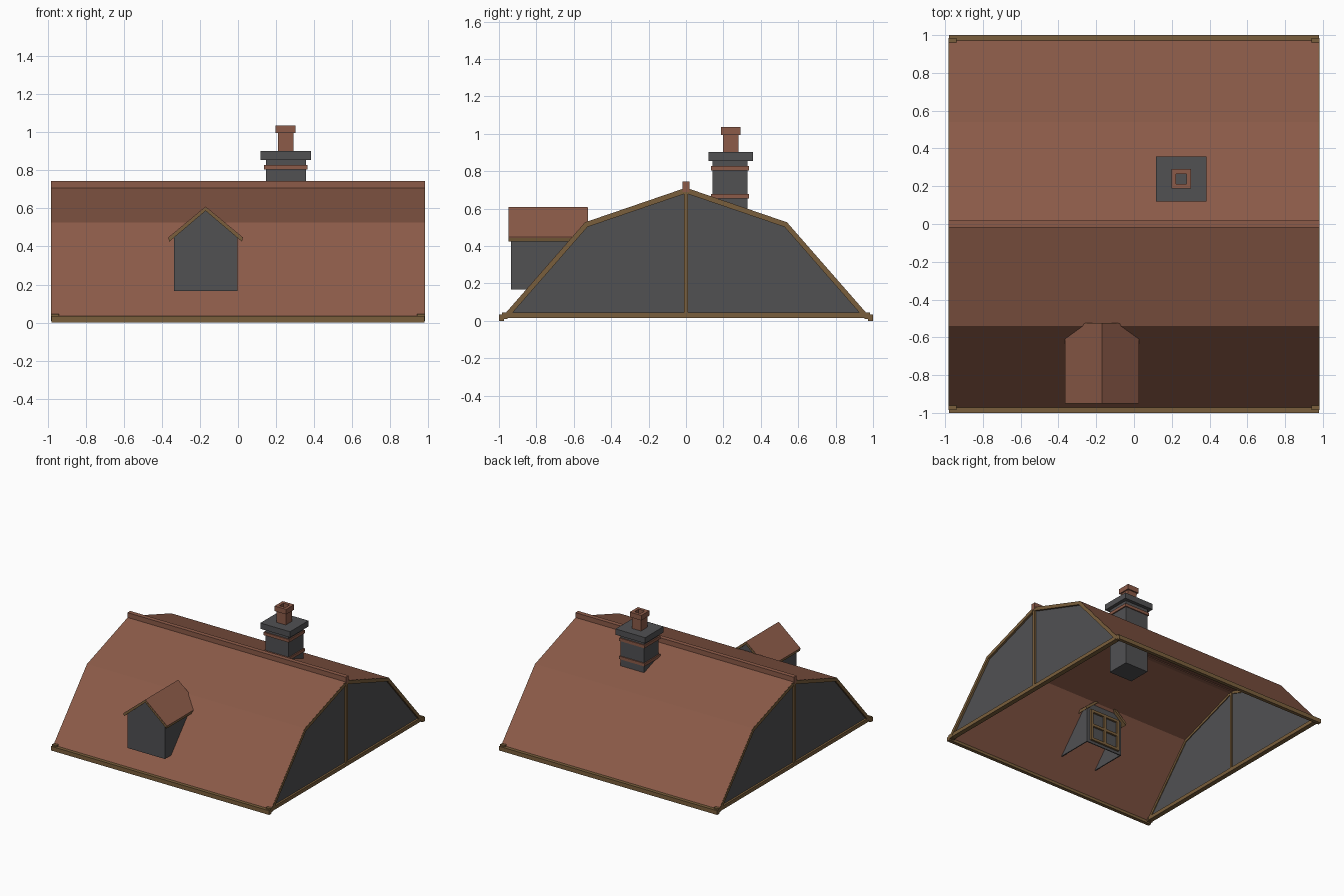
import bpy, bmesh

if "Cube" in bpy.data.objects:
    bpy.data.objects.remove(bpy.data.objects["Cube"])


def material(name, rgb):
    m = bpy.data.materials.new(name)
    m.diffuse_color = (*rgb, 1)
    m.use_nodes = True
    m.node_tree.nodes["Principled BSDF"].inputs["Base Color"].default_value = m.diffuse_color
    return m


TILE = material("clay_tile", (0.262, 0.105, 0.066))
STONE = material("grey_stone", (0.082, 0.082, 0.086))
WOOD = material("brown_timber", (0.195, 0.114, 0.045))


def finish(bm, name, mat):
    bmesh.ops.recalc_face_normals(bm, faces=bm.faces)
    me = bpy.data.meshes.new(name)
    bm.to_mesh(me)
    bm.free()
    me.materials.append(mat)
    ob = bpy.data.objects.new(name, me)
    bpy.context.collection.objects.link(ob)
    return ob


def box(name, mat, x, y, z):
    bm = bmesh.new()
    bmesh.ops.create_cube(bm, size=1)
    for v in bm.verts:
        for i, (a, b) in enumerate((x, y, z)):
            v.co[i] = (a + b) / 2 + v.co[i] * (b - a)
    return finish(bm, name, mat)


def strip(name, mat, outer, inner, axis, a, b):
    """Extrude the band between two open outlines along x or y."""
    bm = bmesh.new()

    def at(p, t):
        return bm.verts.new((t, *p) if axis == "x" else (p[0], t, p[1]))

    rows = [[at(p, t) for p in line] for line, t in
            ((outer, a), (outer, b), (inner, b), (inner, a))]
    for i in range(len(outer) - 1):
        for k in range(4):
            r, s = rows[k], rows[(k + 1) % 4]
            bm.faces.new((r[i], r[i + 1], s[i + 1], s[i]))
    for i in (0, -1):
        bm.faces.new([r[i] for r in rows])
    return finish(bm, name, mat)


def panel(name, mat, outline, axis, a, b):
    """Extrude a closed outline along x or y."""
    bm = bmesh.new()
    f = bm.faces.new([bm.verts.new((a, *p) if axis == "x" else (p[0], a, p[1]))
                      for p in outline])
    new = bmesh.ops.extrude_face_region(bm, geom=[f])["geom"]
    for v in new:
        if isinstance(v, bmesh.types.BMVert):
            v.co[0 if axis == "x" else 1] = b
    return finish(bm, name, mat)


def mirrored(half):
    return [(-y, z) for y, z in reversed(half[1:])] + half


# Two-pitch roof outlines, from ridge to eave
top = mirrored([(0, 0.712), (0.54, 0.527), (0.982, 0.022)])
under = mirrored([(0, 0.703), (0.536, 0.519), (0.974, 0.020)])
edge = mirrored([(0, 0.711), (0.539, 0.526), (0.981, 0.021)])
rafter = mirrored([(0, 0.682), (0.527, 0.502), (0.948, 0.020)])
wall = mirrored([(0, 0.70), (0.533, 0.515), (0.965, 0.022)])

strip("roof_tiles", TILE, top, under, "x", -0.978, 0.978)
box("ridge_cap", TILE, (-0.982, 0.982), (-0.018, 0.018), (0.69, 0.745))

# Gable ends with timber framing
for s, side in ((-1, "left"), (1, "right")):
    panel(side + "_gable_wall", STONE, wall, "x", s * 0.952, s * 0.964)
    strip(side + "_gable_rafters", WOOD, edge, rafter, "x", s * 0.945, s * 0.981)
    xs = sorted((s * 0.942, s * 0.980))
    box(side + "_gable_post", WOOD, xs, (-0.011, 0.011), (0.03, 0.70))
    box(side + "_gable_sill", WOOD, xs, (-0.97, 0.97), (0.015, 0.045))

# Eave beams with small end blocks
for s, side in ((-1, "front"), (1, "back")):
    ys = sorted((s * 0.972, s * 1.0))
    box(side + "_eave_beam", WOOD, (-0.98, 0.98), ys, (0.0, 0.034))
    for t in (-1, 1):
        box(side + "_eave_block", WOOD, sorted((t * 0.94, t * 0.981)),
            sorted((s * 0.955, s * 0.985)), (0.01, 0.045))

# Dormer: open-bottomed walls
CX = -0.17
DY0, DY1 = -0.935, -0.55
gable = [(CX - 0.167, 0.167), (CX - 0.167, 0.455), (CX, 0.592),
         (CX + 0.167, 0.455), (CX + 0.167, 0.167)]
for y, name in ((DY0, "dormer_front_wall"), (DY1 - 0.008, "dormer_inner_wall")):
    panel(name, STONE, gable, "y", y, y + 0.008)
for s in (-1, 1):
    box("dormer_side_wall", STONE, sorted((CX + s * 0.159, CX + s * 0.167)),
        (DY0, DY1), (0.167, 0.455))


# Dormer roof: tile over a timber layer
def pitch(drop, half):
    return [(CX - half, 0.448 - drop), (CX, 0.610 - drop), (CX + half, 0.448 - drop)]


strip("dormer_roof_tiles", TILE, pitch(0, 0.196), pitch(0.005, 0.196), "y", -0.948, -0.526)
strip("dormer_roof_timber", WOOD, pitch(0.004, 0.195), pitch(0.023, 0.191),
      "y", -0.949, -0.525)

# Dormer window bars on the inner wall
WX, WZ = (-0.295, -0.045), (0.20, 0.44)
WY = (DY1 - 0.002, DY1 + 0.015)
for x in (WX[0], CX, WX[1]):
    box("window_upright", WOOD, (x - 0.011, x + 0.011), WY, WZ)
for z in (WZ[0], sum(WZ) / 2, WZ[1]):
    box("window_crossbar", WOOD, (WX[0] - 0.011, WX[1] + 0.011), WY, (z - 0.011, z + 0.011))

# Chimney stack
box("chimney_shaft", STONE, (0.146, 0.356), (0.143, 0.330), (0.32, 0.86))
box("chimney_cap", STONE, (0.117, 0.384), (0.120, 0.357), (0.855, 0.902))
for z in (0.655, 0.803):
    box("chimney_band", TILE, (0.136, 0.365), (0.134, 0.338), (z, z + 0.024))


# Hollow square chimney pot
def tube(name, r, hole, z0, z1, cx=0.25, cy=0.239):
    for s in (-1, 1):
        box(name, TILE, sorted((cx + s * hole, cx + s * r)), (cy - r, cy + r), (z0, z1))
        box(name, TILE, (cx - hole, cx + hole), sorted((cy + s * hole, cy + s * r)), (z0, z1))


tube("chimney_pot", 0.041, 0.027, 0.90, 1.0)
tube("chimney_pot_rim", 0.052, 0.027, 0.995, 1.036)
